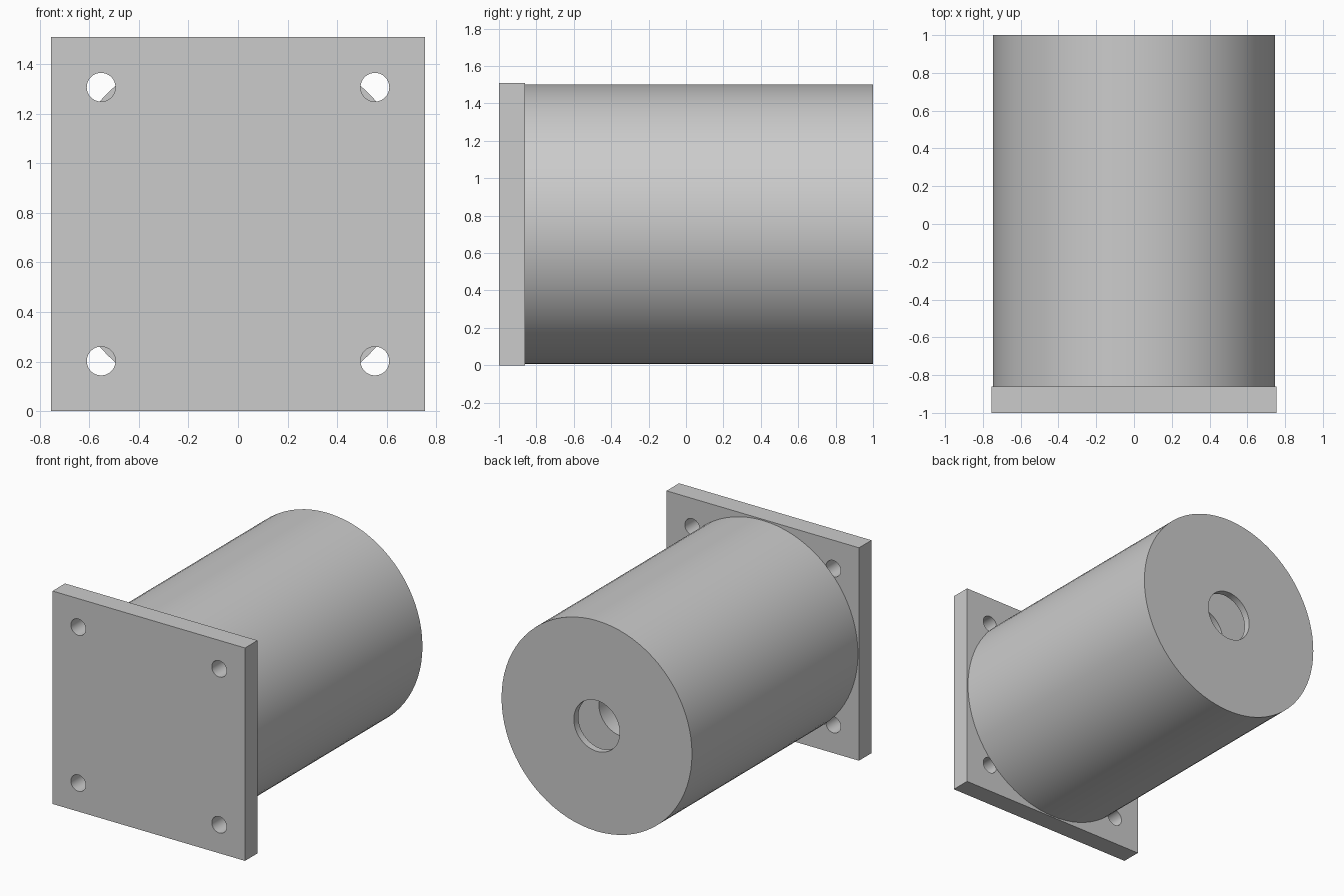
import bpy
import bmesh
from math import pi, cos, sin, radians

if "Cube" in bpy.data.objects:
    bpy.data.objects.remove(bpy.data.objects["Cube"], do_unlink=True)

MID_Z = 0.755          # height of the cylinder axis
PLATE_BACK = -0.86     # where the body meets the plate

grey = bpy.data.materials.new("plain_grey")
grey.use_nodes = True
colour = (0.6, 0.6, 0.6, 1)
grey.diffuse_color = colour
grey.node_tree.nodes["Principled BSDF"].inputs["Base Color"].default_value = colour


def smooth(obj):
    bpy.ops.object.select_all(action="DESELECT")
    obj.select_set(True)
    bpy.context.view_layer.objects.active = obj
    bpy.ops.object.shade_smooth_by_angle(angle=radians(30))


def lathe(name, profile, segments):
    """Revolve (radius, y) points about the y axis."""
    bm = bmesh.new()
    rings = []
    for r, y in profile:
        if r == 0:
            rings.append([bm.verts.new((0, y, 0))] * segments)
        else:
            angles = [2 * pi * i / segments for i in range(segments)]
            rings.append([bm.verts.new((r * cos(a), y, r * sin(a))) for a in angles])
    for a, b in zip(rings, rings[1:]):
        for i in range(segments):
            j = (i + 1) % segments
            corners = list(dict.fromkeys((a[i], a[j], b[j], b[i])))
            bm.faces.new(corners)
    bmesh.ops.recalc_face_normals(bm, faces=bm.faces)
    mesh = bpy.data.meshes.new(name)
    bm.to_mesh(mesh)
    bm.free()
    obj = bpy.data.objects.new(name, mesh)
    bpy.context.collection.objects.link(obj)
    mesh.materials.append(grey)
    return obj


# Round body: thin end cap with an opening, inner chamber, then a blind bore
body = lathe("round_body", [
    (0, PLATE_BACK), (0.747, PLATE_BACK), (0.747, 1),
    (0.18, 1), (0.18, 0.95),
    (0.65, 0.95), (0.65, 0.72),
    (0.18, 0.72), (0.18, -0.8), (0, -0.8),
], 80)
body.location.z = MID_Z
smooth(body)

# Square mounting plate
bpy.ops.mesh.primitive_cube_add(size=1, location=(0, (PLATE_BACK - 1) / 2, MID_Z))
plate = bpy.context.object
plate.name = "mounting_plate"
plate.scale = (1.51, 1 + PLATE_BACK, 1.51)
bpy.ops.object.transform_apply(location=False, rotation=False, scale=True)
plate.data.materials.append(grey)

# Four corner bolt holes
for sx in (-1, 1):
    for sz in (-1, 1):
        bpy.ops.mesh.primitive_cylinder_add(
            vertices=40, radius=0.058, depth=0.4, rotation=(pi / 2, 0, 0),
            location=(sx * 0.553, plate.location.y, MID_Z + sz * 0.553))
        cutter = bpy.context.object
        cutter.name = "bolt_hole_cutter"
        cutter.hide_render = True
        cutter.data.materials.append(grey)
        cut = plate.modifiers.new("bolt_hole", "BOOLEAN")
        cut.operation = "DIFFERENCE"
        cut.solver = "EXACT"
        cut.object = cutter
        bpy.context.view_layer.objects.active = plate
        bpy.ops.object.modifier_apply(modifier=cut.name)
        bpy.data.objects.remove(cutter, do_unlink=True)
smooth(plate)
